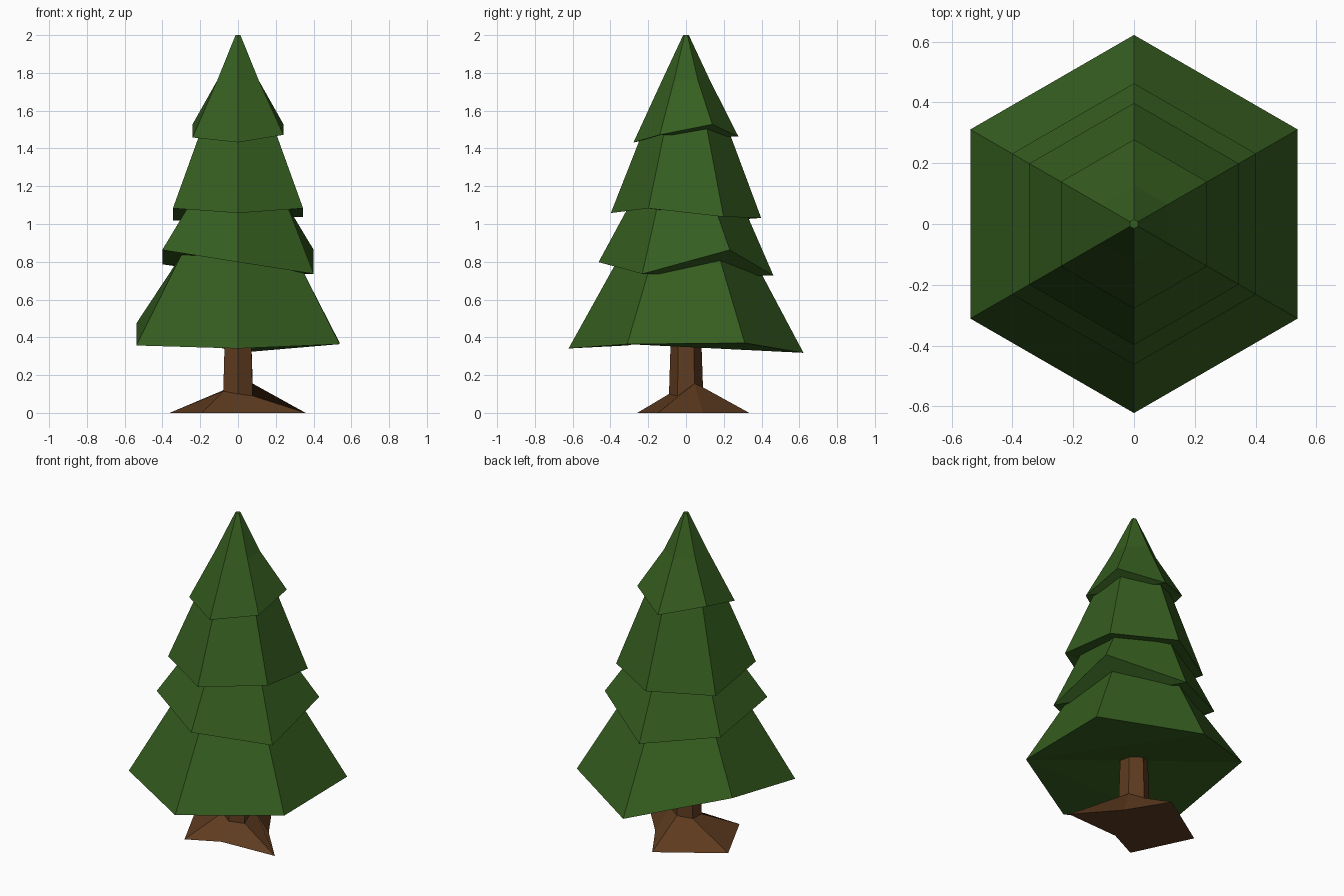
import bpy, bmesh
from math import cos, sin, radians

if "Cube" in bpy.data.objects:
    bpy.data.objects.remove(bpy.data.objects["Cube"])

ANGLES = [30, 90, 150, 210, 270, 330]


def material(name, rgb):
    m = bpy.data.materials.new(name)
    m.diffuse_color = (*rgb, 1)
    m.use_nodes = True
    m.node_tree.nodes["Principled BSDF"].inputs["Base Color"].default_value = m.diffuse_color
    return m


green = material("needle green", (0.036, 0.112, 0.014))
brown = material("bark brown", (0.112, 0.044, 0.014))


def ring(radius, heights):
    """Six-sided ring; heights is one number or one per corner."""
    if not isinstance(heights, (list, tuple)):
        heights = [heights] * 6
    return [(radius * cos(radians(a)), radius * sin(radians(a)), z)
            for a, z in zip(ANGLES, heights)]


def loft(name, rings, mat, fan_base=True):
    """Flat-faced skin through six-sided rings, closed at both ends."""
    bm = bmesh.new()
    loops = [[bm.verts.new(p) for p in r] for r in rings]
    for low, high in zip(loops, loops[1:]):
        for i in range(6):
            j = (i + 1) % 6
            bm.faces.new((low[i], low[j], high[j], high[i]))
    base = loops[0]
    if fan_base:  # uneven underside folds out from the last corner
        for i in range(4):
            bm.faces.new((base[5], base[i + 1], base[i]))
    else:
        bm.faces.new(base[::-1])
    bm.faces.new(loops[-1])
    bmesh.ops.recalc_face_normals(bm, faces=bm.faces)
    me = bpy.data.meshes.new(name)
    bm.to_mesh(me)
    bm.free()
    me.materials.append(mat)
    ob = bpy.data.objects.new(name, me)
    bpy.context.collection.objects.link(ob)
    return ob


# Foliage tiers: uneven skirt, then level rings (radius, height) above
tiers = [
    ("bottom_tier", 0.622, [.37, .318, .473, .357, .341, .364], [(.35, .83), (.30, .90)]),
    ("lower_tier", 0.463, [.863, .727, .787, .863, .798, .736], [(.305, 1.09), (.25, 1.15)]),
    ("upper_tier", 0.398, [1.038, 1.032, 1.018, 1.083, 1.058, 1.083], [(.22, 1.51), (.15, 1.60)]),
    ("top_tier", 0.278, [1.528, 1.462, 1.528, 1.458, 1.432, 1.472], [(.127, 1.76), (.015, 2.0)]),
]
for name, radius, skirt, upper in tiers:
    loft(name, [ring(radius, skirt)] + [ring(r, z) for r, z in upper], green)

# Trunk flaring into an uneven root base
roots = [(.15, .09, 0), (0, .335, 0), (-.362, .10, 0),
         (-.19, -.258, 0), (0, -.165, 0), (.358, -.147, 0)]
loft("trunk", [roots,
               ring(.09, [.155, .135, .12, .115, .10, .09]),
               ring(.08, .42)], brown, fan_base=False)
